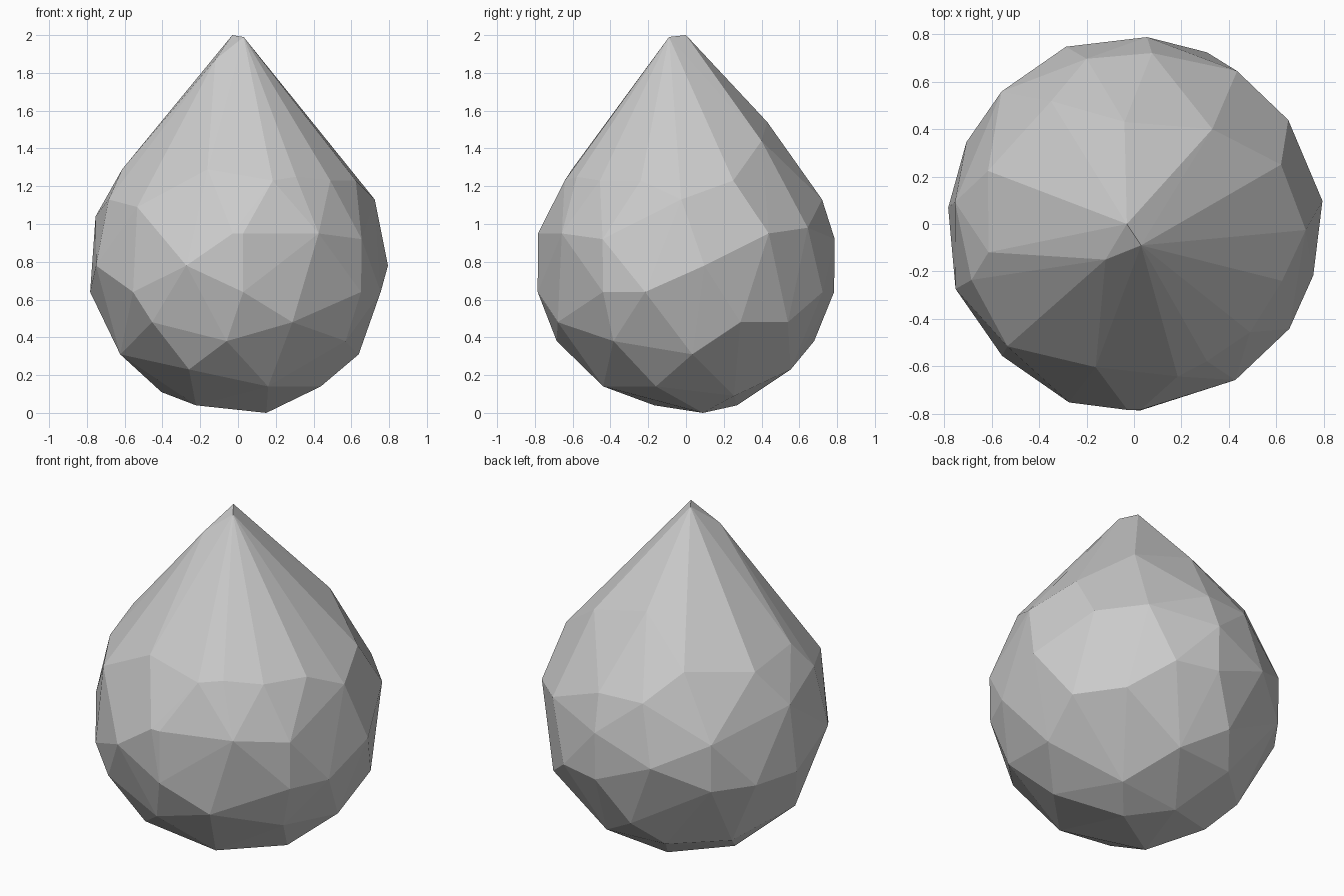
import bpy
import bmesh
from math import cos, sin, sqrt, radians

# Remove the default object
default_cube = bpy.data.objects.get("Cube")
if default_cube:
    bpy.data.objects.remove(default_cube, do_unlink=True)

RADIUS = 0.8
CENTRE_HEIGHT = 0.79

# Facet corners on the round belly: height -> compass angles in degrees
belly_rings = {
    1.29: (124, 191, 255),
    1.25: (160, 298),
    1.23: (22, 286, 317, 339),
    1.13: (84, 106, 199, 358),
    1.09: (224,),
    1.04: (173,),
    0.98: (56,),
    0.95: (34, 268, 272, 303),
    0.92: (86, 135, 326),
    0.78: (7, 111, 200, 250),
    0.64: (67, 86, 135, 154, 175, 225, 272, 326, 344),
    0.48: (23, 47, 232, 293),
    0.38: (99, 265, 326),
    0.31: (3, 193),
    0.23: (76, 114, 151, 243),
    0.14: (290, 340),
    0.11: (164,),
    0.09: (41,),
    0.04: (104, 217),
}

# Corners that leave the round belly: pointed tip, shoulders, resting corner
tip_corners = [(-0.03, 0, 2), (0.03, -0.09, 1.99)]
shoulder_corners = [(-0.12, -0.15, 1.87), (0.33, 0.4, 1.44), (-0.04, 0.43, 1.54)]
resting_corner = [(0.15, 0.09, 0)]


def belly_point(angle, height):
    """Place a corner on the round belly at a compass angle and height."""
    ring_radius = sqrt(RADIUS ** 2 - (height - CENTRE_HEIGHT) ** 2)
    turn = radians(angle)
    return (ring_radius * cos(turn), ring_radius * sin(turn), height)


def make_material(name, color):
    """Create a plain matte material of one colour."""
    material = bpy.data.materials.new(name)
    material.use_nodes = True
    material.diffuse_color = color
    shader = next(node for node in material.node_tree.nodes
                  if node.type == "BSDF_PRINCIPLED")
    shader.inputs["Base Color"].default_value = color
    shader.inputs["Roughness"].default_value = 0.8
    return material


# Wrap a faceted skin around all corners
corners = tip_corners + shoulder_corners + resting_corner
for height, angles in belly_rings.items():
    corners += [belly_point(angle, height) for angle in angles]

bm = bmesh.new()
for corner in corners:
    bm.verts.new(corner)
hull = bmesh.ops.convex_hull(bm, input=bm.verts)
leftover = [item for item in hull["geom_interior"] if isinstance(item, bmesh.types.BMVert)]
bmesh.ops.delete(bm, geom=leftover, context="VERTS")
bmesh.ops.recalc_face_normals(bm, faces=bm.faces)

# Flat shaded teardrop body
mesh = bpy.data.meshes.new("teardrop_body")
bm.to_mesh(mesh)
bm.free()
mesh.shade_flat()
mesh.materials.append(make_material("light_grey", (0.6, 0.6, 0.6, 1)))

teardrop_body = bpy.data.objects.new("teardrop_body", mesh)
bpy.context.collection.objects.link(teardrop_body)
